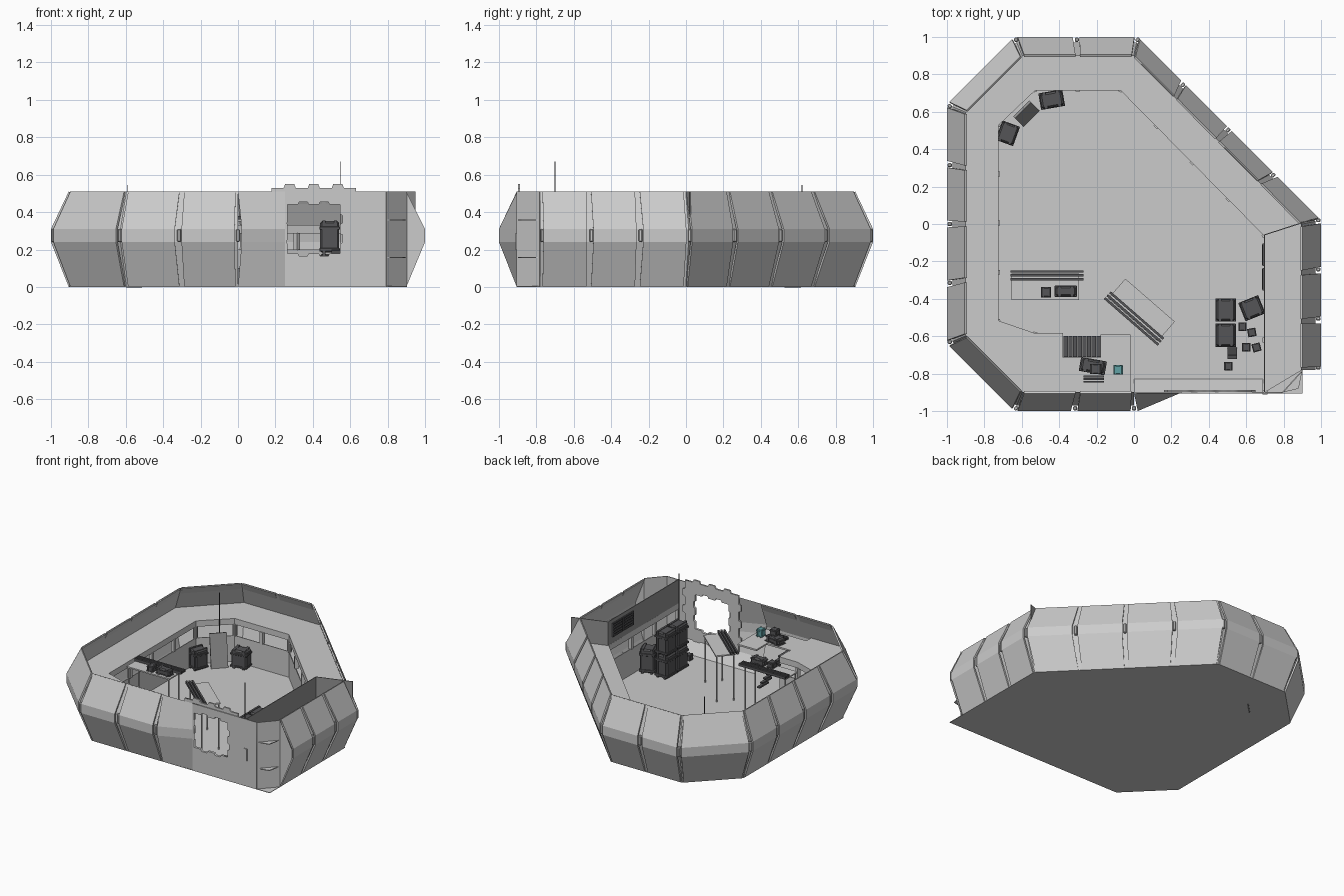
import bpy, math
from mathutils import Vector, Matrix

if "Cube" in bpy.data.objects:
    bpy.data.objects.remove(bpy.data.objects["Cube"])


def material(name, c):
    m = bpy.data.materials.new(name)
    m.diffuse_color = (*c, 1)
    m.use_nodes = True
    m.node_tree.nodes["Principled BSDF"].inputs["Base Color"].default_value = m.diffuse_color
    return m


DARK = material("dark_grey", (0.09, 0.09, 0.095))
MID = material("mid_grey", (0.28, 0.28, 0.28))
TEAL = material("teal", (0.12, 0.36, 0.38))


def mesh(name, verts, faces, mat=None, thick=0):
    me = bpy.data.meshes.new(name)
    me.from_pydata([tuple(v) for v in verts], [], faces)
    ob = bpy.data.objects.new(name, me)
    bpy.context.collection.objects.link(ob)
    if mat:
        me.materials.append(mat)
    if thick:
        s = ob.modifiers.new("thickness", 'SOLIDIFY')
        s.thickness, s.offset = thick, -1
    return ob


def box(name, loc, size, rot=0, mat=None, bevel=0, tilt=0):
    v = [(x * size[0] / 2, y * size[1] / 2, z * size[2] / 2)
         for x in (-1, 1) for y in (-1, 1) for z in (-1, 1)]
    f = [(0, 1, 3, 2), (4, 6, 7, 5), (0, 4, 5, 1), (2, 3, 7, 6), (0, 2, 6, 4), (1, 5, 7, 3)]
    ob = mesh(name, v, f, mat)
    ob.location = loc
    ob.rotation_euler = (math.radians(tilt), 0, math.radians(rot))
    if bevel:
        b = ob.modifiers.new("bevel", 'BEVEL')
        b.width, b.segments = bevel, 1
    return ob


def crate(x, y, z, sx, sy, sz, rot=0, mat=DARK):
    """Bevelled case with lid, base rim and two straps."""
    box("crate_body", (x, y, z + sz / 2), (sx * .92, sy * .92, sz * .96), rot, mat, sx * .08)
    for k in (.06, .72):
        box("crate_rim", (x, y, z + sz * k + sz * .05), (sx, sy, sz * .1), rot, mat, sx * .02)
    for s in (-1, 1):
        o = Matrix.Rotation(math.radians(rot), 2) @ Vector((s * sx * .28, 0))
        box("crate_strap", (x + o.x, y + o.y, z + sz / 2), (sx * .14, sy * .98, sz), rot, mat)


def wall(name, path, z0, z1, mat=None):
    """Vertical sheet following a plan path."""
    v = [(x, y, z) for x, y in path for z in (z0, z1)]
    return mesh(name, v, [(2 * i, 2 * i + 1, 2 * i + 3, 2 * i + 2) for i in range(len(path) - 1)], mat, .006)


# ---- outer hull: base outline, mid-height outline, panels per side
BASE = [(0, -.905), (-.6, -.905), (-.905, -.6), (-.905, .6), (-.6, .905), (0, .905), (.9, 0), (.9, -.78)]
OUT = [(0, -1), (-.64, -1), (-1, -.64), (-1, .64), (-.64, 1), (.02, 1), (1, .02), (1, -.78)]
BASE, OUT = [Vector(p) for p in BASE], [Vector(p) for p in OUT]
COUNT = [2, 1, 4, 1, 2, 4, 3]
LEVELS = [(0, 0), (.24, 1), (.31, 1), (.51, 0)]


def strip(name, i, t0, t1, gap, scale, shift, thick):
    """Bulged wall strip on side i between fractions t0 and t1."""
    v = []
    for z, k in LEVELS:
        k2 = k * scale + shift
        a, b = (BASE[j].lerp(OUT[j], k2) for j in (i, i + 1))
        d = (b - a).normalized() * gap * (1 if k else .7)
        for p in (a.lerp(b, t0) + d, a.lerp(b, t1) - d):
            v.append((p.x, p.y, z))
    return mesh(name, v, [(2 * j, 2 * j + 2, 2 * j + 3, 2 * j + 1) for j in range(3)], None, thick)


for i, n in enumerate(COUNT):
    strip("wall_backing", i, 0, 1, 0, .78, -.08, 0)
    for j in range(n):
        strip("hull_panel", i, j / n, (j + 1) / n, .018, 1, 0, .012)
    for j in range(n + (i == len(COUNT) - 1)):
        # clip at each panel joint
        p = OUT[i].lerp(OUT[i + 1], j / n) * .985
        d = OUT[i + 1] - OUT[i]
        box("joint_clip", (p.x, p.y, .275), (.02, .025, .07), math.degrees(math.atan2(d.y, d.x)), None, .005)

# end cap of the right side, and tapered end of the front side
mesh("hull_end_cap", [BASE[7].lerp(OUT[7], k).to_3d() + Vector((0, 0, z)) for z, k in LEVELS], [(0, 1, 2, 3)])
mesh("front_taper", [(0, -.905, 0), (.02, -1, .24), (.02, -1, .31), (0, -.905, .51),
                     (.25, -.903, 0), (.25, -.903, .24), (.25, -.903, .31), (.25, -.903, .51)],
     [(0, 4, 5, 1), (1, 5, 6, 2), (2, 6, 7, 3)])

# floor
floor = [(p.x, p.y, .004) for p in BASE] + [(.9, -.905, .004)]
mesh("floor", floor, [tuple(range(len(floor)))[::-1]], None, .004)


# ---- front wall with notched opening
def notched(x0, x1, z0, z1, d, n):
    """Rectangle whose sides carry alternating chamfered tabs."""
    c = [Vector(p) for p in ((x0, z0), (x1, z0), (x1, z1), (x0, z1))]
    pts = []
    for s in range(4):
        a, b = c[s], c[(s + 1) % 4]
        u = (b - a).normalized()
        out = Vector((u.y, -u.x)) * d
        pts.append(a)
        for j in range(1, n, 2):
            p, q = a.lerp(b, j / n), a.lerp(b, (j + 1) / n)
            pts += [p, p + out + u * d * .4, q + out - u * d * .4, q]
    return pts


def plate(name, y, loops, depth):
    cu = bpy.data.curves.new(name, 'CURVE')
    cu.dimensions, cu.fill_mode, cu.extrude = '2D', 'BOTH', depth
    for loop in loops:
        s = cu.splines.new('POLY')
        s.points.add(len(loop) - 1)
        s.use_cyclic_u = True
        for p, q in zip(s.points, loop):
            p.co = (q[0], q[1], 0, 1)
    ob = bpy.data.objects.new(name, cu)
    bpy.context.collection.objects.link(ob)
    ob.location, ob.rotation_euler = (0, y, 0), (math.pi / 2, 0, 0)
    bpy.ops.object.select_all(action='DESELECT')
    ob.select_set(True)
    bpy.context.view_layer.objects.active = ob
    bpy.ops.object.convert(target='MESH')


hole = notched(.265, .545, .18, .44, .015, 5)
plate("front_wall", -.902, [[(.25, 0), (.79, 0), (.79, .51), (.25, .51)], hole], .003)
plate("opening_frame", -.893, [notched(.18, .63, .09, .53, .02, 7), hole], .006)
mesh("front_skirt", [(0, -.83, .006), (.69, -.83, .006), (.69, -.9, .1), (0, -.9, .1)], [(0, 1, 2, 3)])

# front right corner with small ledges
wall("corner_wall", [(.79, -.902), (.9, -.78)], 0, .51)
for z in (.16, .36):
    mesh("corner_ledge", [(.79, -.902, z), (.88, -.88, z), (.9, -.78, z)], [(0, 1, 2)], None, .006)

# ---- gallery: raised walkway between hull and inner wall
Z = .33
INNER = [(-.38, -.59), (-.53, -.59), (-.73, -.52), (-.73, .53), (-.53, .72), (-.07, .72), (.7, -.06), (.7, -.9)]
rim = [BASE[i].lerp(OUT[i], .62) for i in range(8)]
rim = [Vector((-.38, -.96))] + rim[1:7] + [Vector((.9, -.78))]
v = [(p[0], p[1], Z) for pair in zip(INNER, rim) for p in pair]
mesh("gallery_floor", v, [(2 * i, 2 * i + 2, 2 * i + 3, 2 * i + 1) for i in range(7)], None, .012)
wall("inner_wall_lower", INNER, 0, .2)
wall("inner_wall_header", INNER, .285, Z)
for a, b in zip(INNER[1:], INNER[2:]):
    a, b = Vector(a), Vector(b)
    n = max(1, round((b - a).length / .27))
    for j in range(n + 1):
        p = a.lerp(b, j / n)
        box("window_post", (p.x, p.y, .2425), (.025, .025, .09), math.degrees(math.atan2(*(b - a).yx)))

# side room upper walls and grilles
wall("side_room_wall", [(.95, .02), (.7, -.06), (.7, -.9)], Z, .51, MID)
for y in (-.165, -.295):
    for s in (-1, 1):
        box("grille_frame", (.692, y + s * .055, .43), (.012, .01, .1), 0, DARK)
        box("grille_frame", (.692, y, .43 + s * .047), (.012, .12, .01), 0, DARK)
    box("grille_back", (.695, y, .43), (.004, .11, .09), 0, DARK)
    for j in range(4):
        box("grille_bar", (.69, y, .4 + j * .02), (.01, .11, .007), 0, DARK)

# ---- landing and stairs
box("landing", (-.2, -.81, Z - .006), (.36, .19, .012))
box("landing_side", (-.1, -.655, Z - .006), (.16, .13, .012))
for j in range(8):
    box("stair_step", (-.365 + j * .025, -.655, Z - .01 - j * .04), (.022, .11, .012), 0, DARK)


# ---- counters: a flat top with three dark rails along one edge
def counter(x, y, length, depth, rot, side, off=0):
    r = Matrix.Rotation(math.radians(rot), 2)
    box("counter_top", (x, y, .355), (length, depth, .01), rot)
    for j in range(3):
        o = r @ Vector((off, side * (depth / 2 - .01 + j * .021 - .021)))
        box("counter_rail", (x + o.x, y + o.y, .37), (length + .03, .013, .02), rot, DARK)
    for sx in (-1, 1):
        for sy in (-1, 1):
            o = r @ Vector((sx * length * .47, sy * depth * .43))
            box("counter_leg", (x + o.x, y + o.y, .175), (.008, .008, .35), rot)


counter(-.475, -.335, .36, .14, 0, 1, .01)
counter(.04, -.46, .35, .14, -41, -1)
crate(-.47, -.365, .36, .055, .055, .045)
crate(-.365, -.36, .36, .12, .06, .05)

# ---- cargo: right-hand stack
for y in (-.46, -.595):
    crate(.49, y, .005, .11, .125, .175)
    crate(.49, y, .18, .11, .125, .175)
crate(.63, -.45, .005, .115, .105, .185, 22)
for x, y, a in ((.58, -.55, 0), (.63, -.58, 10), (.6, -.66, 0), (.655, -.66, 15), (.505, -.76, 0)):
    crate(x, y, .005, .045, .045, .045, a)
box("leaning_plank", (.525, -.69, .1), (.05, .02, .2), 0, DARK, 0, 12)

# cargo: back-left corner
crate(-.675, .485, .005, .1, .11, .15, -20)
crate(-.44, .665, .005, .13, .09, .14, 10)
box("leaning_board", (-.575, .59, .12), (.12, .015, .25), 45, MID, 0, -15)

# cargo: on the landing
crate(-.22, -.76, Z, .14, .075, .05, -10)
crate(-.205, -.775, Z + .05, .06, .055, .045)
crate(-.085, -.78, Z + .005, .05, .05, .06, 0, TEAL)
for j in range(3):
    box("landing_rail", (-.215, -.815 - j * .014, Z + .015), (.11, .009, .02), 0, DARK)

# thin aerial rods
for x, y, h in ((.55, -.7, .67), (-.59, .62, .545)):
    box("aerial_rod", (x, y, h / 2), (.004, .004, h), 0, DARK)
